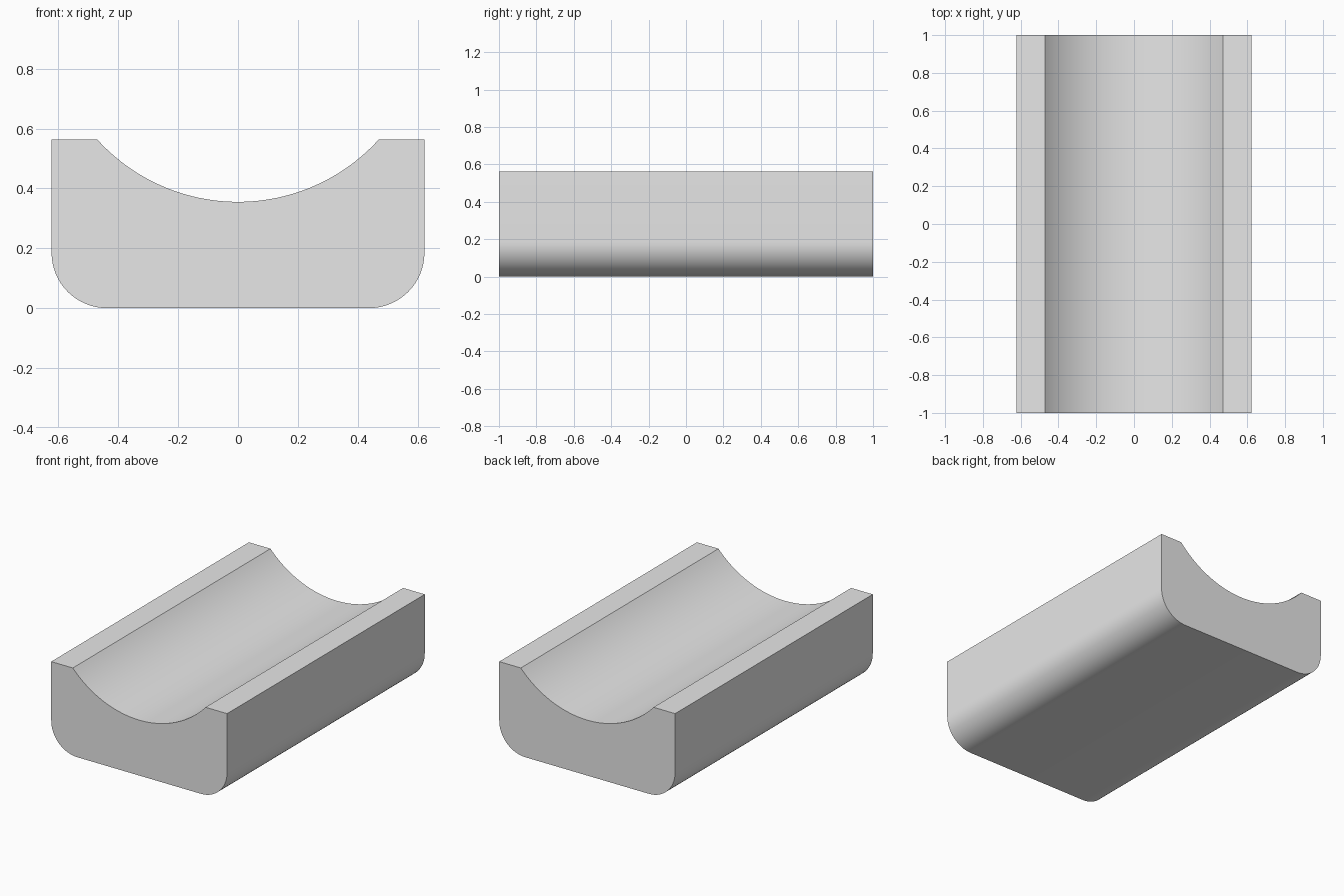
import bpy, bmesh
from math import asin, sin, cos, pi

cube = bpy.data.objects.get("Cube")
if cube:
    bpy.data.objects.remove(cube)

HALF_W, HEIGHT, HALF_L = 0.623, 0.563, 1.0
CORNER = 0.185                      # rounded lower edges
GROOVE_HALF, GROOVE_DEPTH = 0.47, 0.208
GROOVE_R = (GROOVE_HALF ** 2 + GROOVE_DEPTH ** 2) / (2 * GROOVE_DEPTH)


def arc(cx, cz, r, start, end, steps):
    angles = [start + (end - start) * i / steps for i in range(steps + 1)]
    return [(cx + r * cos(a), cz + r * sin(a)) for a in angles]


# Cross-section: rounded bottom corners, flat rims, shallow round trough
sweep = asin(GROOVE_HALF / GROOVE_R)
profile = arc(-HALF_W + CORNER, CORNER, CORNER, pi, 1.5 * pi, 16)
profile += arc(HALF_W - CORNER, CORNER, CORNER, 1.5 * pi, 2 * pi, 16)
profile += [(HALF_W, HEIGHT)]
profile += arc(0, HEIGHT - GROOVE_DEPTH + GROOVE_R, GROOVE_R,
               -pi / 2 + sweep, -pi / 2 - sweep, 48)
profile += [(-HALF_W, HEIGHT)]

# Extrude the section along the length
bm = bmesh.new()
front = bm.faces.new([bm.verts.new((x, -HALF_L, z)) for x, z in profile])
extruded = bmesh.ops.extrude_face_region(bm, geom=[front], use_keep_orig=True)
back = [v for v in extruded["geom"] if isinstance(v, bmesh.types.BMVert)]
bmesh.ops.translate(bm, verts=back, vec=(0, 2 * HALF_L, 0))
bmesh.ops.recalc_face_normals(bm, faces=bm.faces)
mesh = bpy.data.meshes.new("grooved_block")
bm.to_mesh(mesh)
bm.free()

# Plain grey material
grey = bpy.data.materials.new("light grey")
grey.use_nodes = True
grey.diffuse_color = (0.8, 0.8, 0.8, 1)
grey.node_tree.nodes["Principled BSDF"].inputs["Base Color"].default_value = grey.diffuse_color
mesh.materials.append(grey)

block = bpy.data.objects.new("grooved_block", mesh)
bpy.context.collection.objects.link(block)
bpy.ops.object.select_all(action="DESELECT")
block.select_set(True)
bpy.context.view_layer.objects.active = block
bpy.ops.object.shade_smooth_by_angle(angle=pi / 6)
